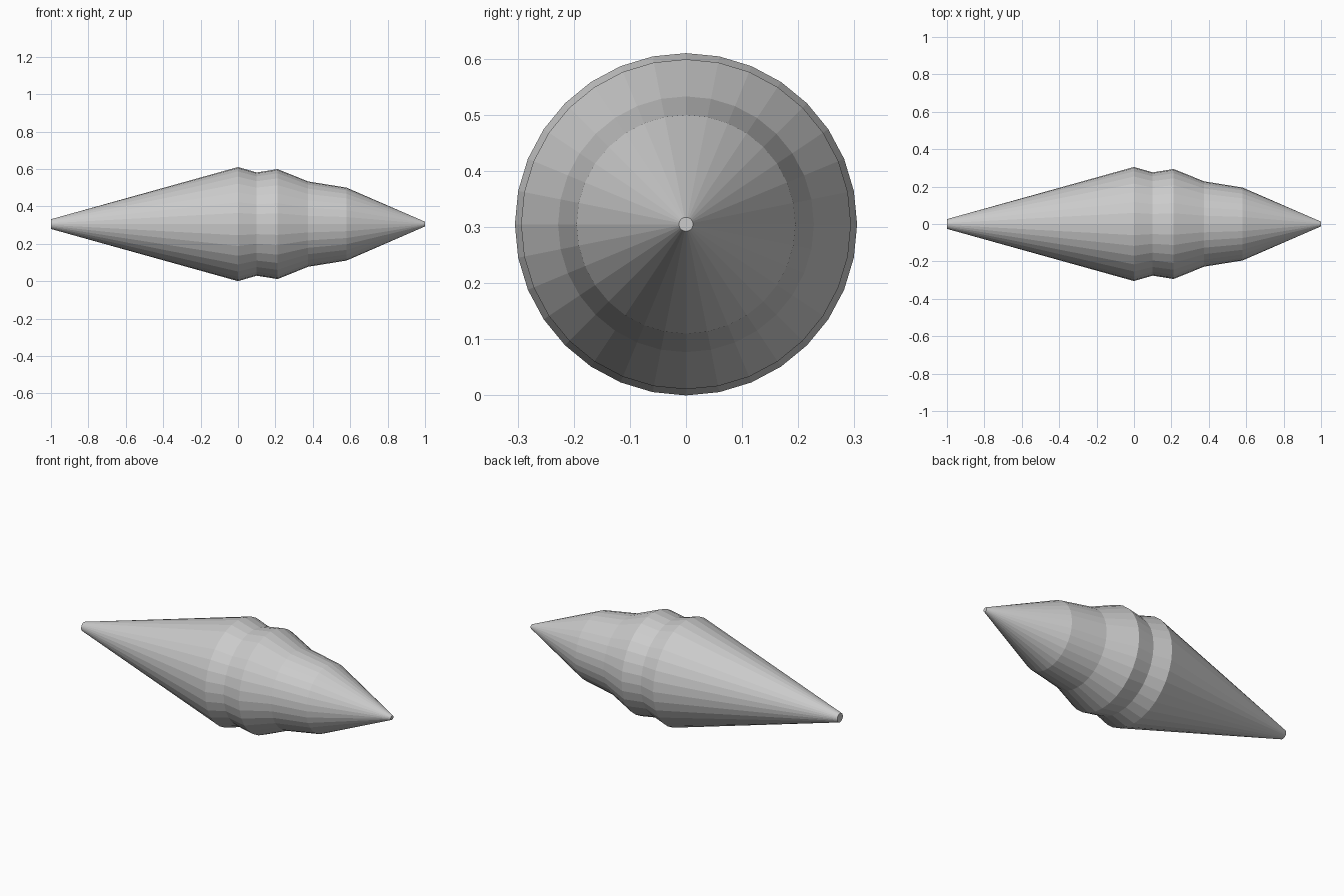
import bpy, bmesh
from math import sin, cos, tau

if "Cube" in bpy.data.objects:
    bpy.data.objects.remove(bpy.data.objects["Cube"])

SIDES = 32
CENTRE_Z = 0.305
# (x, radius) stations along the long axis
PROFILE = [(-1.0, 0.026), (0.0, 0.305), (0.10, 0.276), (0.212, 0.294),
           (0.375, 0.228), (0.58, 0.195), (1.0, 0.0125)]


def lathe_x(name, profile, sides, z):
    """Turn a profile around a horizontal axis, with closed ends."""
    bm = bmesh.new()
    rings = [[bm.verts.new((x, r * cos(tau * i / sides), z + r * sin(tau * i / sides)))
              for i in range(sides)] for x, r in profile]
    for a, b in zip(rings, rings[1:]):
        for i in range(sides):
            j = (i + 1) % sides
            bm.faces.new((a[i], a[j], b[j], b[i]))
    bm.faces.new(rings[0])
    bm.faces.new(rings[-1])
    bmesh.ops.recalc_face_normals(bm, faces=bm.faces)
    mesh = bpy.data.meshes.new(name)
    bm.to_mesh(mesh)
    bm.free()
    obj = bpy.data.objects.new(name, mesh)
    bpy.context.collection.objects.link(obj)
    return obj


# Tapered spindle body with waisted collar
lathe_x("spindle_body", PROFILE, SIDES, CENTRE_Z)
